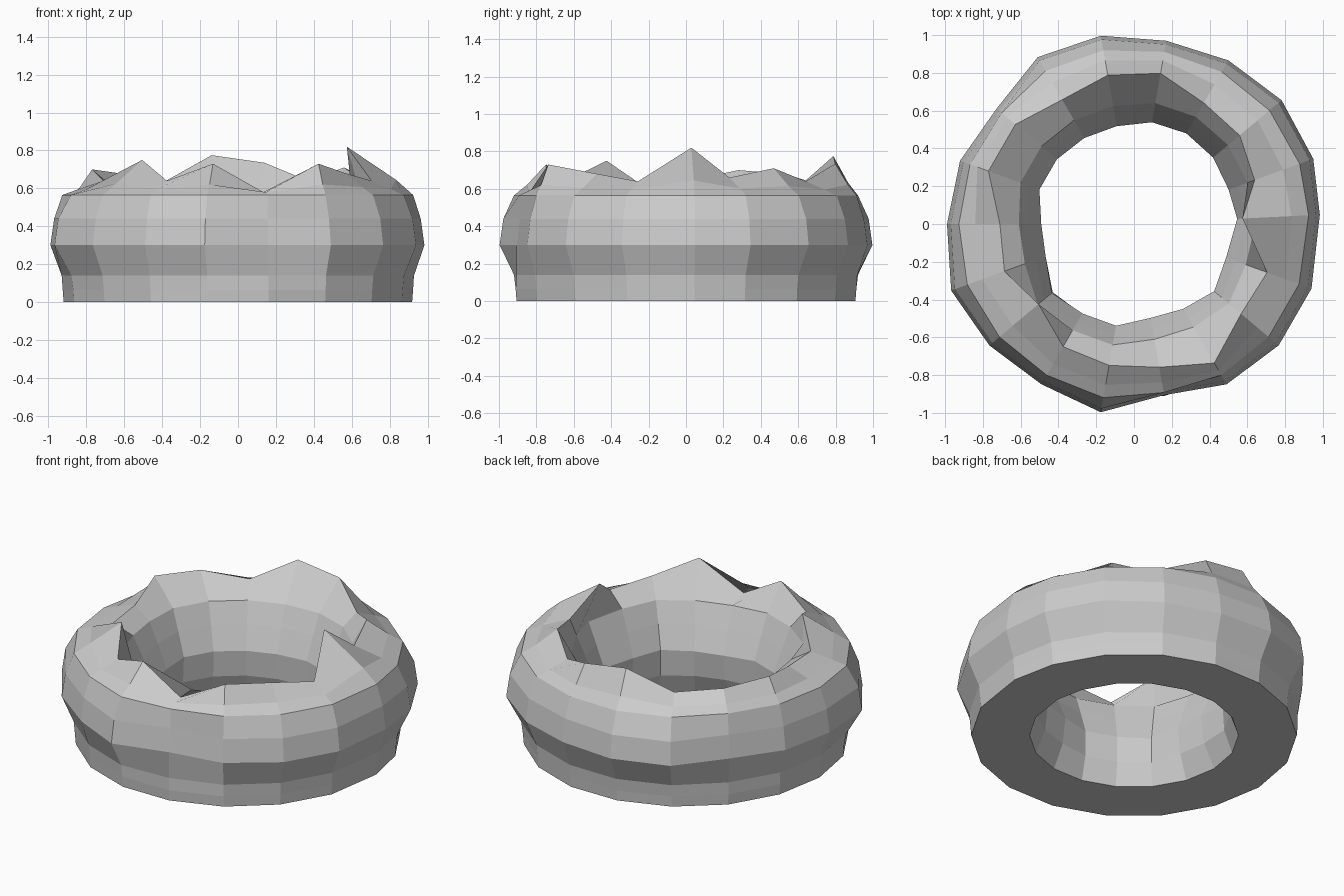
import bpy, bmesh, math
from mathutils import Vector

if "Cube" in bpy.data.objects:
    bpy.data.objects.remove(bpy.data.objects["Cube"])

N = 18  # columns of stone, 20 degrees apart

# Per-column irregularities, counter-clockwise from +x
outer = [.985, 1.01, 1.02, 1.0, .985, 1.012, 1.02, .95, .98,
         .99, 1.03, 1.0, .98, 1.012, .92, .98, 1.0, 1.0]
inner = [.55, .53, .55, .56, .55, .52, .52, .53, .53,
         .47, .48, .58, .55, .55, .49, .51, .56, .51]
crest_r = [.575, .68, .73, .74, .81, .80, .76, .82, .82,
           .71, .73, .66, .75, .76, .77, .85, .74, .75]
crest_z = [.82, .66, .71, .64, .735, .775, .64, .68, .70,
           .64, .63, .75, .64, .73, .58, .73, .68, .64]


def mix(a, b, t):
    return a + (b - a) * t


def section(i):
    """Closed radial cross-section (radius, height) of one column."""
    o, n, cr, cz = outer[i], inner[i], crest_r[i], crest_z[i]
    rim = mix(.90, o, .3)
    return [
        # outer wall, bottom to top
        (.92, 0), (.925, .065), (mix(.92, o, .15), .14),
        (o, .30), (o * .98, .44), (rim, .565),
        # uneven broken top
        (mix(rim, max(cr, .7), .4), mix(.58, cz, .27)), (cr, cz),
        (mix(n + .09, .66, .5), .565),
        # inner wall, top to bottom
        (mix(n + .05, .60, .4), .44), (mix(n, .54, .3), .30),
        (mix(n, .55, .6), .14), (.59, 0),
    ]


# Rough stone ring; the column with the tall spike is turned slightly
bm = bmesh.new()
rings = []
for i in range(N):
    a = math.tau * i / N + (.05 if i == 0 else 0)
    rings.append([bm.verts.new(Vector((r * math.cos(a), r * math.sin(a), z)))
                  for r, z in section(i)])
for i in range(N):
    p, q = rings[i], rings[(i + 1) % N]
    m = len(p)
    for j in range(m):
        k = (j + 1) % m
        bm.faces.new((p[j], q[j], q[k], p[k]))
bmesh.ops.recalc_face_normals(bm, faces=bm.faces[:])

mesh = bpy.data.meshes.new("stone_ring")
bm.to_mesh(mesh)
bm.free()
ring = bpy.data.objects.new("stone_ring", mesh)
bpy.context.collection.objects.link(ring)
